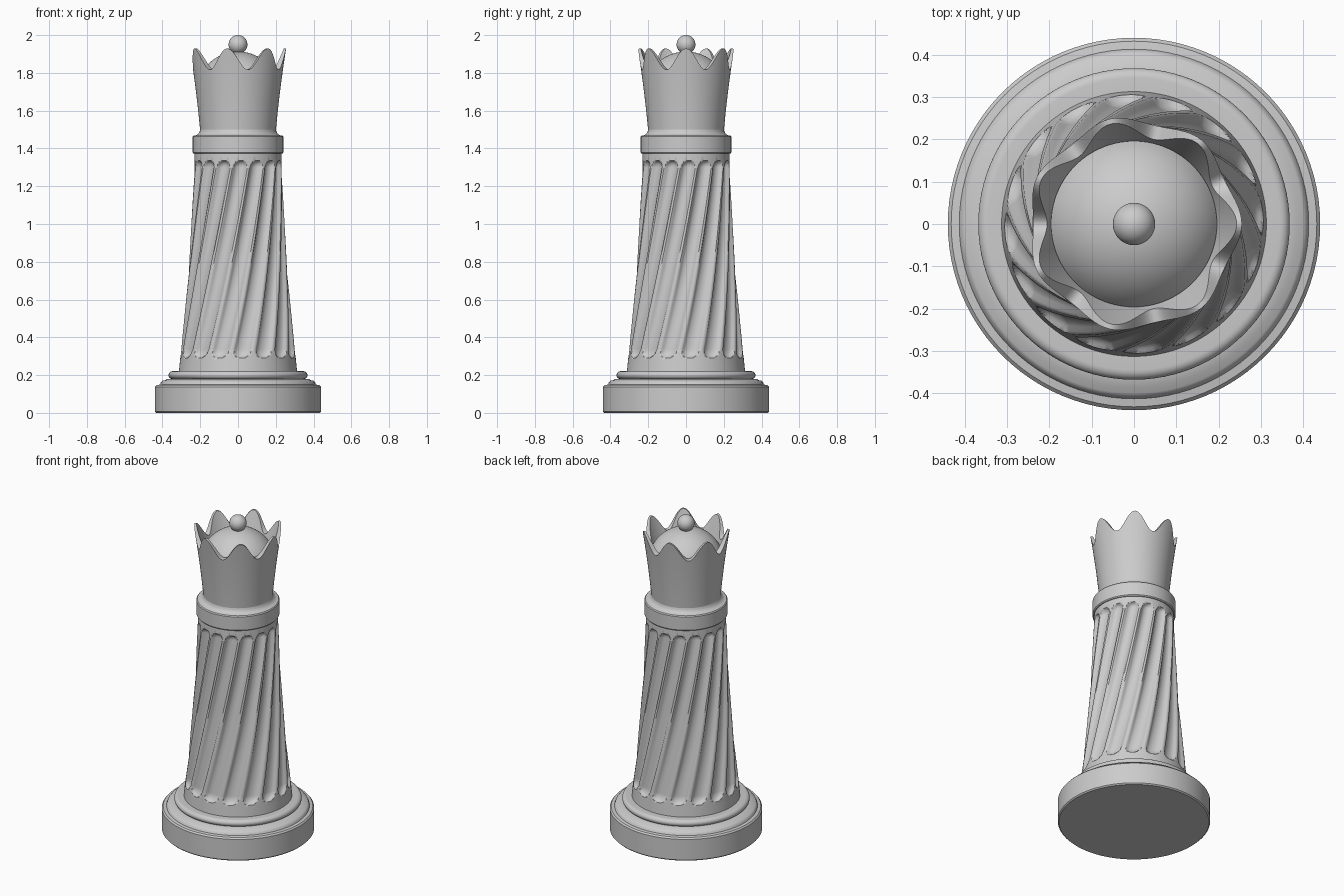
import bpy, bmesh
from math import sin, cos, pi, sqrt, radians

if "Cube" in bpy.data.objects:
    bpy.data.objects.remove(bpy.data.objects["Cube"])


def finish(name, rows, angle=35, closed=False):
    """Skin a stack of vertex rings into one object and close its ends."""
    bm = bmesh.new()
    rings = [[bm.verts.new(p) for p in row] for row in rows]
    n = len(rings[0])
    for a, b in zip(rings, rings[1:]):
        for i in range(n):
            j = (i + 1) % n
            bm.faces.new((a[i], a[j], b[j], b[i]))
    bm.faces.new(rings[0][::-1])
    bm.faces.new(rings[-1])
    bmesh.ops.recalc_face_normals(bm, faces=bm.faces[:])
    me = bpy.data.meshes.new(name)
    bm.to_mesh(me)
    bm.free()
    ob = bpy.data.objects.new(name, me)
    bpy.context.collection.objects.link(ob)
    bpy.ops.object.select_all(action='DESELECT')
    ob.select_set(True)
    bpy.context.view_layer.objects.active = ob
    bpy.ops.object.shade_smooth_by_angle(angle=radians(angle))
    return ob


def lathe(name, profile, n=96):
    """Revolve (radius, height) points around z."""
    return finish(name, [[(r * cos(2 * pi * i / n), r * sin(2 * pi * i / n), z)
                          for i in range(n)] for r, z in profile])


# Stepped round base with a rounded upper moulding
bulge = [(0.345 + 0.023 * cos(a * pi / 12), 0.2 + 0.021 * sin(a * pi / 12))
         for a in range(-6, 7)]
lathe("base", [(0.433, 0), (0.44, 0.007), (0.44, 0.138), (0.432, 0.147),
               (0.413, 0.15), (0.408, 0.163), (0.40, 0.17), (0.385, 0.173),
               (0.376, 0.179)] + bulge + [(0.30, 0.221)])

# Tapered shaft with sixteen twisted, round-ended flutes
FLUTES, SUB = 16, 16
Z0, Z1 = 0.21, 1.385          # shaft ends
LOW, HIGH = 0.29, 1.335       # flute ends
TWIST, PHASE = radians(46), radians(-87)


def shaft_radius(z):
    t = (z - 0.22) / 1.15
    return 0.313 - 0.083 * t - 0.012 * sin(pi * t)


def flute_depth(across, z, width):
    along = max(LOW + width - z, z - (HIGH - width), 0)
    d = (across * across + along * along) / (width * width)
    return 0.026 * sqrt(max(0, 1 - d))


heights = [Z0, 0.25, 0.28] + [LOW + 0.005 * i for i in range(17)]
heights += [0.38 + 0.03 * i for i in range(1, 29)]
heights += [HIGH - 0.08 + 0.005 * i for i in range(17)] + [1.36, Z1]
rows = []
for z in sorted(heights):
    r = shaft_radius(z)
    width = 0.150 * r
    turn = PHASE + TWIST * (min(max(z, LOW), HIGH) - LOW) / (HIGH - LOW)
    row = []
    for i in range(FLUTES * SUB):
        a = 2 * pi * i / (FLUTES * SUB)
        off = ((i + SUB // 2) % SUB - SUB // 2) * 2 * pi / (FLUTES * SUB)
        rr = r - flute_depth(off * r, z, width)
        row.append((rr * cos(a + turn), rr * sin(a + turn), z))
    rows.append(row)
finish("fluted_shaft", rows, 40)

# Collar and neck under the crown
lathe("collar", [(0.22, 1.372), (0.235, 1.372), (0.24, 1.378), (0.24, 1.462),
                 (0.235, 1.468), (0.222, 1.47), (0.21, 1.478), (0.203, 1.49),
                 (0.20, 1.505), (0.19, 1.505)])

# Flared crown with seven rounded points; t runs from crown foot to rim
POINTS, N = 7, 168


def crown_ring(t, radius, floor):
    ring = []
    for i in range(N):
        a = 2 * pi * i / N
        top = 1.873 + 0.056 * cos(POINTS * a)
        z = floor + (top - floor) * t
        r = radius(z)
        ring.append((r * cos(a), r * sin(a), z))
    return ring


def outer(z):
    s = (z - 1.49) / 0.44
    return 0.2 + 0.04 * s + 0.015 * s * s


def inner(z):
    return 0.193 + 0.05 * max(0, (z - 1.78) / 0.15)


steps = [i / 10 for i in range(11)]
rows = [crown_ring(t, outer, 1.49) for t in steps]
rows += [crown_ring(t, inner, 1.78) for t in reversed(steps)]
finish("crown", rows, 50)

# Shallow dome inside the crown
R, TOP = 0.222, 1.913
arc = [radians(62 - 60 * i / 14) for i in range(15)]
lathe("crown_dome", [(R * sin(a), TOP - R + R * cos(a)) for a in arc])

# Ball finial
bpy.ops.mesh.primitive_uv_sphere_add(segments=48, ring_count=24, radius=0.05,
                                     location=(0, 0, 1.95))
bpy.context.object.name = "finial_ball"
bpy.ops.object.shade_smooth()
